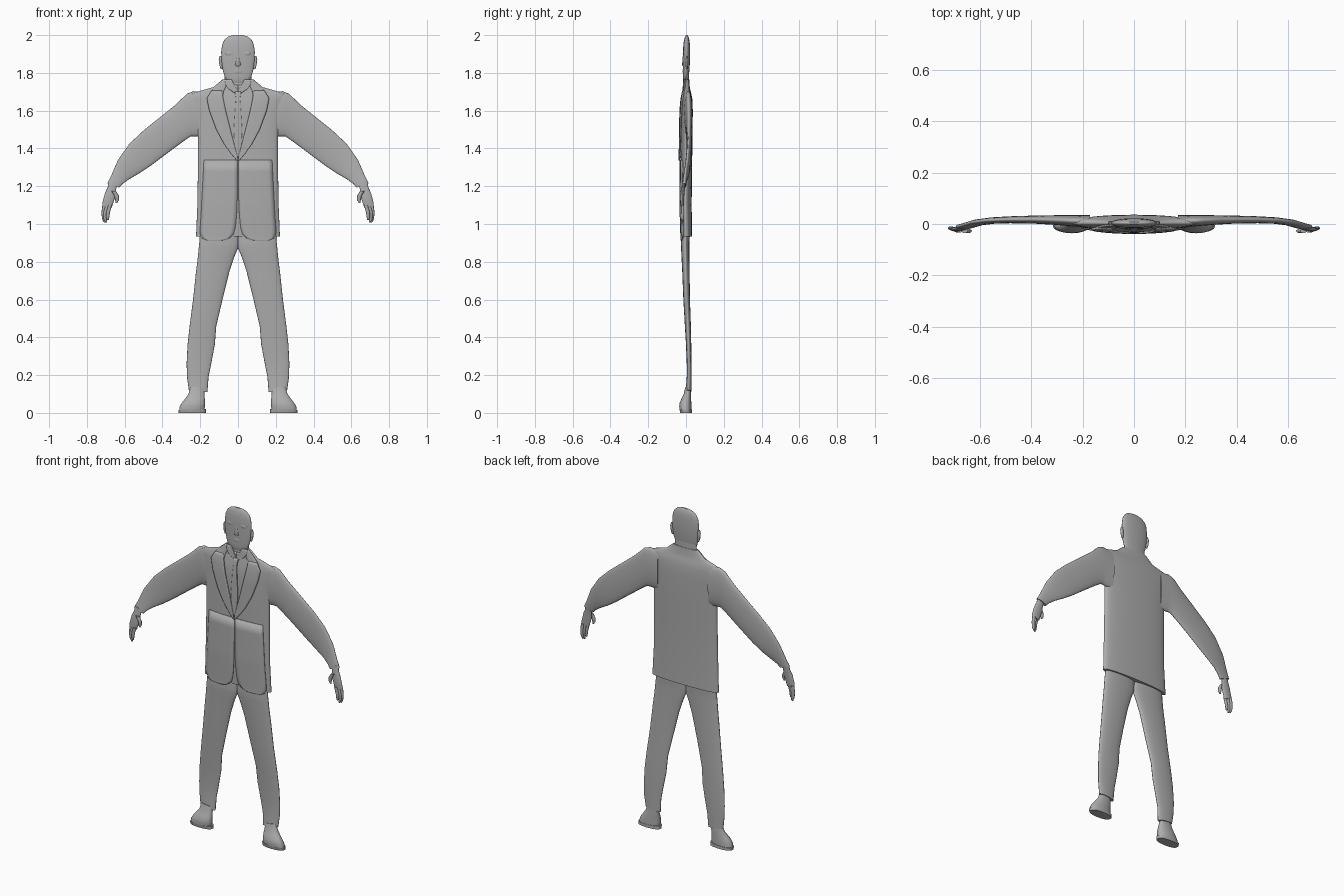
import bpy, bmesh, math

grey = bpy.data.materials.new("plain grey")
grey.diffuse_color = (0.42, 0.42, 0.42, 1)


def finish(name, bm, mirror=False, thick=0, angle=50):
    bmesh.ops.recalc_face_normals(bm, faces=bm.faces)
    me = bpy.data.meshes.new(name)
    bm.to_mesh(me)
    bm.free()
    ob = bpy.data.objects.new(name, me)
    bpy.context.collection.objects.link(ob)
    me.materials.append(grey)
    if thick:
        m = ob.modifiers.new("thickness", 'SOLIDIFY')
        m.thickness, m.offset = thick, 0
    if mirror:
        m = ob.modifiers.new("mirror", 'MIRROR')
        m.use_mirror_merge = False
    bpy.ops.object.select_all(action='DESELECT')
    ob.select_set(True)
    bpy.context.view_layer.objects.active = ob
    bpy.ops.object.shade_smooth_by_angle(angle=math.radians(angle))
    return ob


def loft(name, rows, mirror=False, n=32, e=1.0, angle=50):
    """Skin of rounded slices; row = x1, z1, x2, z2, y_front, y_back."""
    bm = bmesh.new()
    rings = []
    for x1, z1, x2, z2, yf, yb in rows:
        ring = []
        for i in range(n):
            t = 2 * math.pi * i / n
            s, c = math.cos(t), math.sin(t)
            c = math.copysign(abs(c) ** e, c)
            ring.append(bm.verts.new(((x1 + x2) / 2 + s * (x2 - x1) / 2,
                                      (yf + yb) / 2 + c * (yb - yf) / 2,
                                      (z1 + z2) / 2 + s * (z2 - z1) / 2)))
        rings.append(ring)
    for a, b in zip(rings, rings[1:]):
        for i in range(n):
            j = (i + 1) % n
            bm.faces.new((a[i], a[j], b[j], b[i]))
    bm.faces.new(rings[0])
    bm.faces.new(rings[-1])
    return finish(name, bm, mirror, angle=angle)


def level(rows):
    """Horizontal centred slices from z, half width, y_front, y_back."""
    return [(-w, z, w, z, f, b) for z, w, f, b in rows]


TORSO = [(0.935, .222, -.026, .032), (1.1, .215, -.031, .03), (1.3, .212, -.03, .032),
         (1.47, .212, -.029, .035), (1.6, .225, -.027, .036), (1.66, .24, -.022, .034),
         (1.69, .245, -.016, .028), (1.705, .20, -.012, .024), (1.725, .13, -.011, .02),
         (1.765, .082, -.008, .018)]


def front(x, z):
    """Depth of the jacket front at x, z."""
    z = min(max(z, TORSO[0][0]), TORSO[-1][0])
    for a, b in zip(TORSO, TORSO[1:]):
        if z <= b[0]:
            k = (z - a[0]) / (b[0] - a[0])
            w, f, r = (a[i] + k * (b[i] - a[i]) for i in (1, 2, 3))
            c = max(0, 1 - (x / w) ** 2) ** 0.4
            return (f + r) / 2 - c * (r - f) / 2


def plate(name, rows, lift, thick=.006, mirror=True, cols=8):
    """Thin cloth layer following the jacket; row = z, x_inner, x_outer."""
    bm = bmesh.new()
    fine = []
    for a, b in zip(rows, rows[1:]):
        for k in (0, .33, .67):
            fine.append([p + k * (q - p) for p, q in zip(a, b)])
    fine.append(rows[-1])
    grid = []
    for z, xi, xo in fine:
        xs = [xi + (xo - xi) * i / cols for i in range(cols + 1)]
        grid.append([bm.verts.new((x, front(x, z) - lift, z)) for x in xs])
    for a, b in zip(grid, grid[1:]):
        for i in range(cols):
            bm.faces.new((a[i], a[i + 1], b[i + 1], b[i]))
    return finish(name, bm, mirror, thick)


# Jacket
loft("jacket_body", level(TORSO), n=64, e=0.8)
plate("jacket_front_panel", [(1.34, .002, .18), (1.15, .003, .19), (1.05, .007, .195),
      (.98, .014, .20), (.945, .024, .20), (.925, .045, .19), (.912, .085, .16)], .001)
plate("lapel", [(1.705, .085, .14), (1.665, .078, .165), (1.6, .065, .152),
      (1.5, .04, .115), (1.42, .02, .072), (1.37, .006, .035), (1.335, .0, .006)], .005, .008)
plate("jacket_collar", [(1.765, .05, .078), (1.735, .06, .11), (1.705, .075, .14),
      (1.68, .08, .13)], .003)
loft("sleeve", [(.17, 1.46, .17, 1.695, -.012, .034), (.225, 1.464, .235, 1.703, -.010, .034),
     (.25, 1.464, .27, 1.69, -.007, .034), (.29, 1.437, .33, 1.632, -.003, .034),
     (.36, 1.385, .40, 1.575, .001, .033), (.46, 1.31, .50, 1.495, .003, .030),
     (.52, 1.27, .575, 1.425, .001, .026), (.575, 1.238, .635, 1.34, -.006, .018),
     (.61, 1.213, .672, 1.255, -.016, .006), (.628, 1.193, .692, 1.215, -.021, .001)],
     True, e=0.85)

# Shirt and tie
plate("shirt_front", [(1.735, 0, .06), (1.7, 0, .085), (1.6, 0, .068), (1.5, 0, .043),
      (1.4, 0, .02), (1.35, 0, .004)], .0005, .003)
plate("shirt_collar", [(1.765, .035, .07), (1.735, .02, .065), (1.715, .008, .05),
      (1.695, .0, .02)], .004, .005)
plate("tie", [(1.70, -.016, .016), (1.665, -.011, .011), (1.5, -.022, .022),
      (1.42, -.018, .018), (1.35, -.004, .004)], .004, .007, False)

# Trousers
loft("trouser_leg", [(-.002, .97, .20, .97, -.022, .022), (-.002, .90, .205, .90, -.027, .018),
     (.0, .872, .208, .875, -.026, .018), (.018, .83, .212, .83, -.024, .018),
     (.045, .75, .222, .75, -.02, .019), (.082, .6, .238, .6, -.014, .021),
     (.115, .46, .256, .46, -.006, .026), (.123, .36, .267, .36, .0, .028),
     (.142, .26, .272, .26, .004, .029), (.156, .19, .270, .19, .004, .029),
     (.162, .11, .260, .12, -.002, .029)], True, e=0.85)

# Shoes
loft("shoe", [(.178, .015, .312, .01, -.033, .029), (.175, .035, .308, .035, -.036, .029),
     (.175, .055, .296, .055, -.033, .028), (.176, .075, .28, .075, -.024, .027),
     (.178, .1, .262, .1, -.012, .026), (.18, .13, .25, .14, -.004, .024)], True, e=0.8)
loft("shoe_sole", [(.17, .0, .314, .0, -.030, .031), (.17, .02, .316, .016, -.034, .031)],
     True, e=0.7)

# Hands
loft("palm", [(.637, 1.215, .685, 1.228, -.020, -.002), (.645, 1.185, .69, 1.195, -.023, -.006),
     (.648, 1.15, .704, 1.165, -.028, -.009), (.662, 1.105, .717, 1.115, -.029, -.011),
     (.668, 1.088, .718, 1.095, -.027, -.013)], True, n=20)


def finger(name, path, r, y):
    rows = []
    for i, (x, z) in enumerate(path):
        w = r * (1, 1, .85, .4)[i]
        rows.append((x - w, z, x + w, z, y - w * .7, y + w * .7))
    loft(name, rows, True, n=10)


finger("index_finger", [(.677, 1.10), (.688, 1.06), (.690, 1.035), (.688, 1.022)], .010, -.026)
finger("middle_finger", [(.692, 1.10), (.703, 1.06), (.703, 1.025), (.697, 1.008)], .010, -.021)
finger("outer_finger", [(.708, 1.10), (.713, 1.06), (.711, 1.025), (.706, 1.008)], .010, -.016)
finger("thumb", [(.658, 1.175), (.643, 1.15), (.640, 1.128), (.644, 1.112)], .012, -.027)

# Head and neck
loft("neck", level([(1.69, .08, -.008, .018), (1.75, .073, -.009, .016),
     (1.83, .07, -.008, .017)]))
loft("head", level([(1.747, .035, -.012, .004), (1.757, .055, -.015, .010),
     (1.78, .070, -.016, .014), (1.81, .080, -.016, .018), (1.86, .087, -.016, .021),
     (1.91, .089, -.016, .022), (1.95, .084, -.014, .021), (1.975, .072, -.010, .018),
     (1.992, .052, -.005, .013), (2.0, .025, .0, .008)]), n=48, e=0.85)
loft("ear", [(.082, 1.82, .092, 1.82, .0, .008), (.082, 1.84, .098, 1.84, -.002, .011),
     (.082, 1.87, .102, 1.87, -.002, .012), (.084, 1.89, .097, 1.89, .0, .008)], True, n=12)
loft("nose", level([(1.835, .008, -.017, -.008), (1.842, .016, -.021, -.008),
     (1.865, .010, -.019, -.008), (1.90, .006, -.016, -.008)]), n=12)
loft("lips", level([(1.797, .012, -.016, -.008), (1.805, .024, -.0185, -.008),
     (1.811, .022, -.017, -.008), (1.816, .012, -.0185, -.008),
     (1.82, .006, -.016, -.008)]), n=16)
loft("brow", [(.014, 1.893, .062, 1.893, -.014, -.006), (.012, 1.90, .066, 1.903, -.0175, -.006),
     (.016, 1.91, .06, 1.913, -.014, -.006)], True, n=16)
